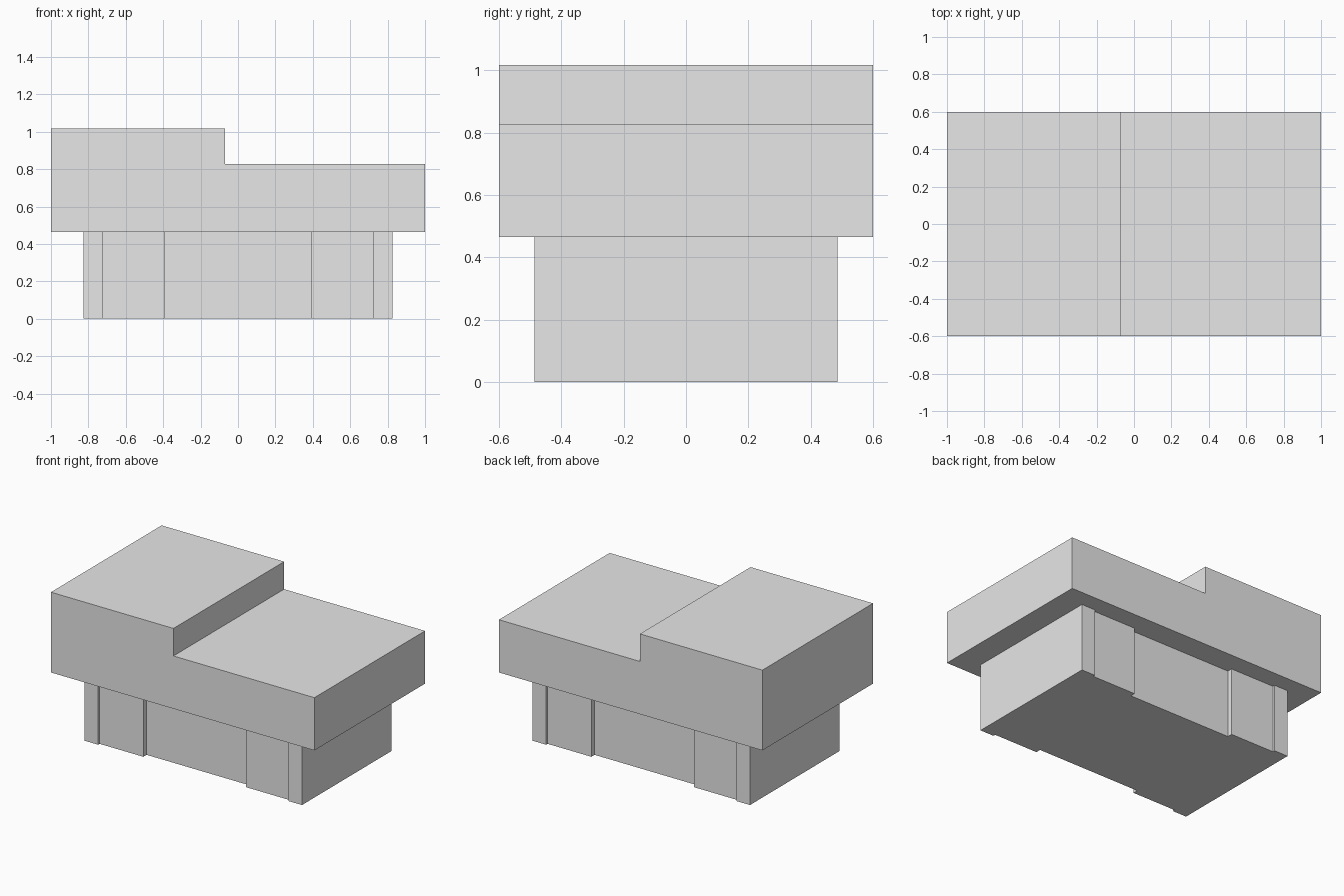
import bpy
import bmesh
from mathutils import Vector

cube = bpy.data.objects.get("Cube")
if cube:
    bpy.data.objects.remove(cube, do_unlink=True)

# Single plain colour
grey = bpy.data.materials.new("light_grey")
grey.use_nodes = True
grey.diffuse_color = (0.8, 0.8, 0.8, 1)
grey.node_tree.nodes["Principled BSDF"].inputs["Base Color"].default_value = grey.diffuse_color


def extrude_outline(name, points, direction):
    """Closed flat outline extruded into a solid."""
    bm = bmesh.new()
    face = bm.faces.new([bm.verts.new(p) for p in points])
    result = bmesh.ops.extrude_face_region(bm, geom=[face], use_keep_orig=True)
    moved = [v for v in result["geom"] if isinstance(v, bmesh.types.BMVert)]
    bmesh.ops.translate(bm, verts=moved, vec=Vector(direction))
    bmesh.ops.recalc_face_normals(bm, faces=bm.faces)
    mesh = bpy.data.meshes.new(name)
    bm.to_mesh(mesh)
    bm.free()
    mesh.materials.append(grey)
    obj = bpy.data.objects.new(name, mesh)
    bpy.context.collection.objects.link(obj)
    return obj


base_top, low_roof, high_roof = 0.465, 0.827, 1.016
half_depth, step_x = 0.6, -0.07

# Upper storey: stepped side profile run through the full depth
profile = [(-1, base_top), (1, base_top), (1, low_roof),
           (step_x, low_roof), (step_x, high_roof), (-1, high_roof)]
extrude_outline("upper_storey", [(x, -half_depth, z) for x, z in profile],
                (0, 2 * half_depth, 0))

# Lower storey: quarter plan with recessed bays, mirrored to all four corners
quarter = [(0.39, 0.435), (0.39, 0.47), (0.722, 0.47),
           (0.722, 0.486), (0.826, 0.486)]
back = quarter + [(x, -y) for x, y in reversed(quarter)]
plan = back + [(-x, y) for x, y in reversed(back)]
extrude_outline("lower_storey", [(x, y, 0) for x, y in plan], (0, 0, base_top))
